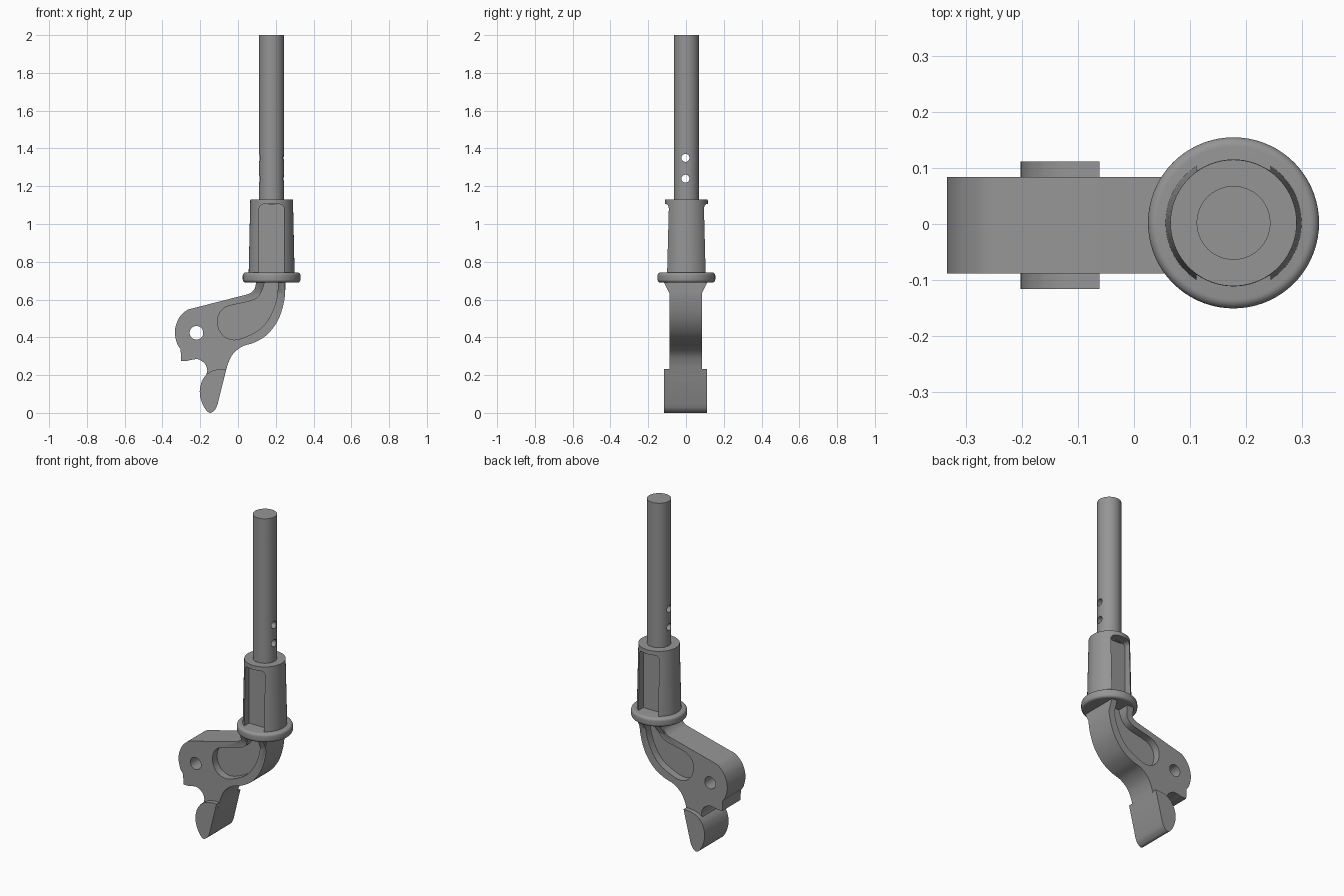
import bpy, bmesh, math
from mathutils import Vector

if "Cube" in bpy.data.objects:
    bpy.data.objects.remove(bpy.data.objects["Cube"])

grey = bpy.data.materials.new("metal grey")
grey.diffuse_color = (0.30, 0.30, 0.30, 1)
grey.use_nodes = True
grey.node_tree.nodes["Principled BSDF"].inputs["Base Color"].default_value = grey.diffuse_color
CX, CY = 0.178, 0.002      # axis of the rod and sleeve
AY = -0.002                # middle plane of the arm


def make(name, bm):
    bmesh.ops.recalc_face_normals(bm, faces=bm.faces)
    me = bpy.data.meshes.new(name)
    bm.to_mesh(me)
    bm.free()
    ob = bpy.data.objects.new(name, me)
    bpy.context.collection.objects.link(ob)
    me.materials.append(grey)
    return ob


def smooth_outline(*runs, steps=5):
    """Closed outline from curved runs that meet at corners."""
    out = []
    for run in runs:
        p = [Vector(q) for q in run]
        if len(p) == 2:
            out.append(p[0])
            continue
        p = [2 * p[0] - p[1]] + p + [2 * p[-1] - p[-2]]
        for a, b, c, d in zip(p, p[1:], p[2:], p[3:]):
            for i in range(steps):
                t = i / steps
                out.append(0.5 * (2 * b + (c - a) * t + (2 * a - 5 * b + 4 * c - d) * t * t
                                  + (3 * b - a - 3 * c + d) * t ** 3))
    return out


def prism(name, outline, y0, y1):
    bm = bmesh.new()
    rings = [[bm.verts.new((x, y, z)) for x, z in outline] for y in (y0, y1)]
    bm.faces.new(rings[0])
    bm.faces.new(rings[1])
    n = len(outline)
    for i in range(n):
        j = (i + 1) % n
        bm.faces.new((rings[0][i], rings[0][j], rings[1][j], rings[1][i]))
    return make(name, bm)


def lathe(name, profile, n=72):
    bm = bmesh.new()
    rings = [[bm.verts.new((CX + r * math.cos(k * math.tau / n), CY + r * math.sin(k * math.tau / n), z))
              for k in range(n)] for r, z in profile]
    for a, b in zip(rings, rings[1:]):
        for k in range(n):
            bm.faces.new((a[k], a[(k + 1) % n], b[(k + 1) % n], b[k]))
    bm.faces.new(rings[0])
    bm.faces.new(rings[-1])
    return make(name, bm)


def cylinder_cutter(at, radius, axis):
    rot = (0, math.pi / 2, 0) if axis == "X" else (math.pi / 2, 0, 0)
    bpy.ops.mesh.primitive_cylinder_add(vertices=32, radius=radius, depth=0.6, location=at, rotation=rot)
    return bpy.context.object


def boolean(ob, cutters, op="DIFFERENCE"):
    for c in cutters:
        m = ob.modifiers.new("cut", "BOOLEAN")
        m.object, m.operation, m.solver = c, op, "EXACT"
        bpy.context.view_layer.objects.active = ob
        bpy.ops.object.modifier_apply(modifier=m.name)
        bpy.data.objects.remove(c)


# Rod with two cross holes
rod = lathe("rod", [(0.066, 1.1), (0.066, 2.0)])
boolean(rod, [cylinder_cutter((CX, -0.003, z), 0.021, "X") for z in (1.24, 1.35)])

# Tapered sleeve with a flat-floored pocket front and back
sleeve = lathe("sleeve", [(0.122, 0.72), (0.113, 1.13)])
h, r = 0.066, 0.025
pocket = [(CX - h, 0.70), (CX + h, 0.70)]
for sx, start in ((1, 0), (-1, 90)):
    for i in range(7):
        a = math.radians(start + 15 * i)
        pocket.append((CX + sx * (h - r) + r * math.cos(a), 1.08 + r * math.sin(a)))
boolean(sleeve, [prism("pocket", pocket, CY + s * 0.056, CY + s * 0.2) for s in (1, -1)])

# Collar with rounded rims
b = 0.016
rim = [(0.153 - b + b * math.cos(a), z + b * math.sin(a))
       for z, lo in ((0.69 + b, -90), (0.743 - b, 0))
       for a in (math.radians(lo + 15 * i) for i in range(7))]
collar = lathe("collar", rim)

# Curved arm with its hooked end
arm = prism("arm", smooth_outline(
    [(0.251, 0.70), (0.246, 0.60), (0.214, 0.495), (0.156, 0.416), (0.087, 0.373), (0.024, 0.352),
     (-0.024, 0.315), (-0.05, 0.268), (-0.066, 0.215)],
    [(-0.066, 0.215), (-0.09, 0.12)],
    [(-0.09, 0.12), (-0.17, 0.12)],
    [(-0.17, 0.12), (-0.167, 0.204)],
    [(-0.167, 0.204), (-0.163, 0.23), (-0.177, 0.262), (-0.209, 0.283), (-0.235, 0.283), (-0.267, 0.276)],
    [(-0.267, 0.276), (-0.301, 0.276)],
    [(-0.301, 0.276), (-0.304, 0.338)],
    [(-0.304, 0.338), (-0.322, 0.365), (-0.334, 0.416), (-0.330, 0.458), (-0.310, 0.506),
     (-0.272, 0.543), (-0.23, 0.556)],
    [(-0.23, 0.556), (0.04, 0.625)],
    [(0.04, 0.625), (0.063, 0.633), (0.082, 0.649), (0.093, 0.668), (0.098, 0.70)]),
    AY - 0.0865, AY + 0.0865)

# Flared neck widening up to the collar
bm = bmesh.new()
low, high = [[bm.verts.new((x, AY + s * w, z)) for x, s in ((x0, -1), (x1, -1), (x1, 1), (x0, 1))]
             for x0, x1, w, z in ((0.084, 0.247, 0.085, 0.632), (0.098, 0.251, 0.119, 0.70))]
bm.faces.new(low)
bm.faces.new(high)
for i in range(4):
    j = (i + 1) % 4
    bm.faces.new((low[i], low[j], high[j], high[i]))
boolean(arm, [make("neck", bm)], "UNION")

# Recess on both sides of the arm, and the pivot hole
recess = smooth_outline(
    [(0.214, 0.71), (0.204, 0.60), (0.167, 0.506), (0.114, 0.442), (0.034, 0.40), (-0.019, 0.387),
     (-0.066, 0.40), (-0.098, 0.437), (-0.108, 0.485), (-0.098, 0.527), (-0.07, 0.556), (-0.034, 0.57),
     (0.061, 0.591), (0.103, 0.612), (0.13, 0.654), (0.146, 0.71)],
    [(0.146, 0.71), (0.214, 0.71)])
boolean(arm, [prism("recess", recess, AY + s * 0.042, AY + s * 0.2) for s in (1, -1)]
        + [cylinder_cutter((-0.22, 0, 0.424), 0.036, "Y")])

# Wide foot at the lower end
foot = prism("foot", smooth_outline(
    [(-0.062, 0.233), (-0.108, 0.045)],
    [(-0.108, 0.045), (-0.122, 0.017), (-0.149, 0.0), (-0.177, 0.026), (-0.198, 0.077), (-0.202, 0.125),
     (-0.189, 0.172), (-0.167, 0.204)],
    [(-0.167, 0.204), (-0.135, 0.223), (-0.10, 0.231), (-0.062, 0.233)]),
    AY - 0.114, AY + 0.114)

# Smooth shading with crisp edges
for ob in (rod, sleeve, collar, arm, foot):
    bpy.ops.object.select_all(action="DESELECT")
    ob.select_set(True)
    bpy.context.view_layer.objects.active = ob
    bpy.ops.object.shade_smooth_by_angle(angle=math.radians(30))
